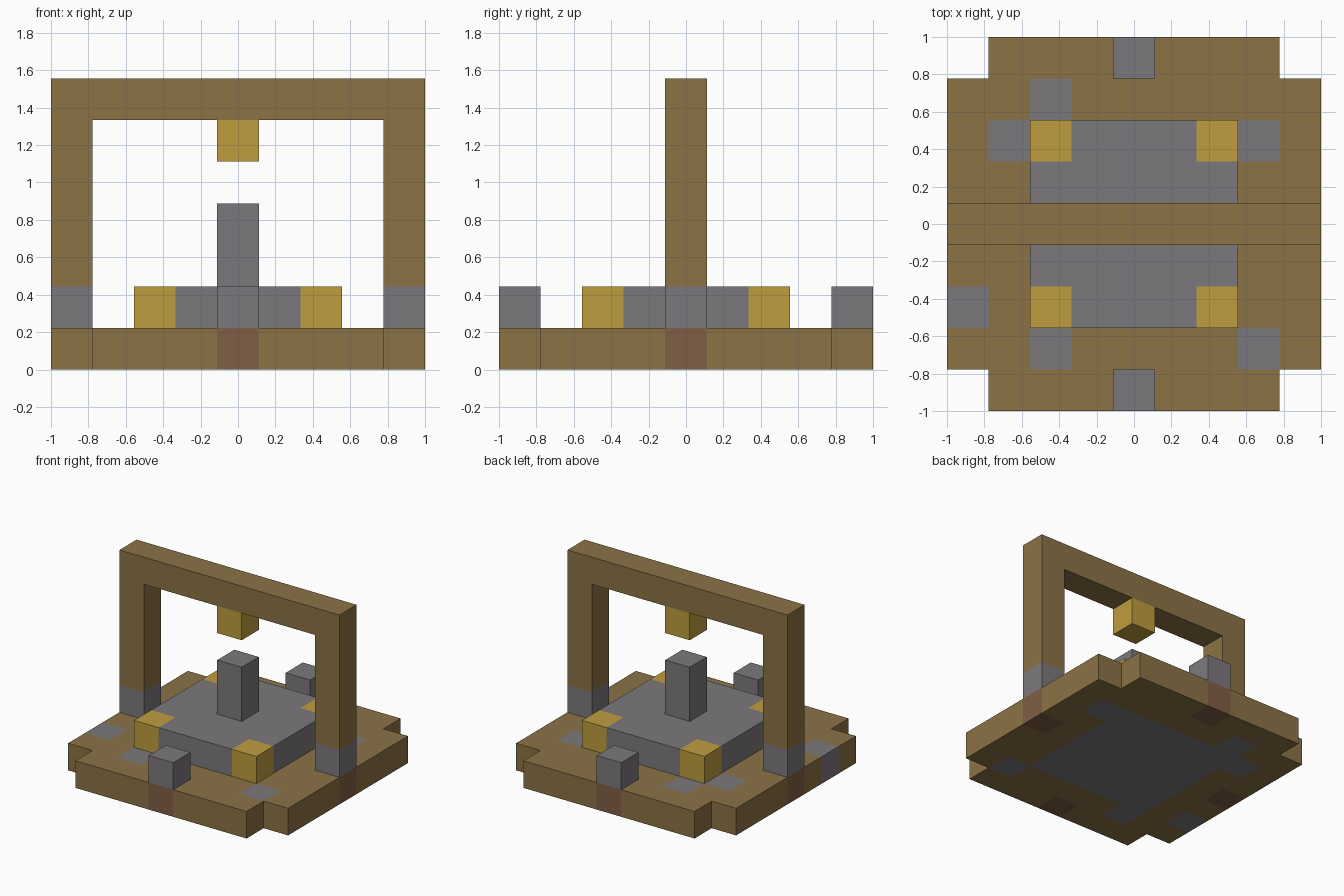
import bpy
import bmesh
from mathutils import Vector

U = 2 / 9  # edge of one block

cube = bpy.data.objects.get("Cube")
if cube:
    bpy.data.objects.remove(cube, do_unlink=True)


def material(name, rgb):
    linear = [((c / 255 + 0.055) / 1.055) ** 2.4 for c in rgb] + [1]
    mat = bpy.data.materials.new(name)
    mat.use_nodes = True
    mat.diffuse_color = linear
    bsdf = next(n for n in mat.node_tree.nodes if n.type == 'BSDF_PRINCIPLED')
    bsdf.inputs["Base Color"].default_value = linear
    bsdf.inputs["Roughness"].default_value = 0.9
    return mat


wood = material("brown wood", (139, 115, 70))
stone = material("grey stone", (124, 121, 125))
gold = material("gold", (191, 158, 62))
clay = material("reddish brown", (128, 94, 70))


def finish(bm, name, *mats):
    bmesh.ops.recalc_face_normals(bm, faces=bm.faces)
    mesh = bpy.data.meshes.new(name)
    bm.to_mesh(mesh)
    bm.free()
    for mat in mats:
        mesh.materials.append(mat)
    obj = bpy.data.objects.new(name, mesh)
    bpy.context.collection.objects.link(obj)
    return obj


def block(name, cell, mat, size=(1, 1, 1)):
    """Box centred on a block cell in x and y, with its foot at layer z."""
    bm = bmesh.new()
    bmesh.ops.create_cube(bm, size=1)
    for v in bm.verts:
        v.co = Vector([(v.co[i] * size[i] + cell[i]) * U for i in range(3)])
        v.co.z += size[2] * U / 2
    return finish(bm, name, mat)


def extrude(bm, faces, offset):
    new = bmesh.ops.extrude_face_region(bm, geom=faces)["geom"]
    verts = [g for g in new if isinstance(g, bmesh.types.BMVert)]
    bmesh.ops.translate(bm, verts=verts, vec=offset)


# Base slab: square of blocks with the corners left out
bm = bmesh.new()
bmesh.ops.create_grid(bm, x_segments=9, y_segments=9, size=1)
corners = [f for f in bm.faces
           if min(abs(c) for c in f.calc_center_median().xy) > 3.5 * U]
bmesh.ops.delete(bm, geom=corners, context='FACES')
extrude(bm, bm.faces[:], (0, 0, U))
bmesh.ops.recalc_face_normals(bm, faces=bm.faces)

# Stone core, scattered stones and clay blocks in the base
scattered = {(-2, 3), (-3, 2), (3, 2), (-4, -2), (-2, -3), (3, -3)}
for f in bm.faces:
    inside = f.calc_center_median() - f.normal * U / 2
    x, y = round(inside.x / U), round(inside.y / U)
    if max(abs(x), abs(y)) <= 2 or (x, y) in scattered:
        f.material_index = 1
    elif abs(x) + abs(y) == 4 and x * y == 0:
        f.material_index = 2
finish(bm, "base_slab", wood, stone, clay)

# Raised platform as a cross, with gold corners
block("platform_middle", (0, 0, 1), stone, (5, 3, 1))
for side, y in (("front", -2), ("back", 2)):
    block(f"platform_{side}", (0, y, 1), stone, (3, 1, 1))
    for hand, x in (("right", -2), ("left", 2)):
        block(f"gold_corner_{side}_{hand}", (x, y, 1), gold)
block("centre_pillar", (0, 0, 2), stone, (1, 1, 2))

# Stone blocks at the middle of each edge
for side, x, y in (("front", 0, -4), ("back", 0, 4),
                   ("right", -4, 0), ("left", 4, 0)):
    block(f"edge_stone_{side}", (x, y, 1), stone)

# Arch standing on the side stones
bm = bmesh.new()
half = [(4.5, 2), (4.5, 7)]
inner = [(3.5, 6), (3.5, 2)]
outline = (half + [(-x, z) for x, z in reversed(half)]
           + [(-x, z) for x, z in reversed(inner)] + inner)
face = bm.faces.new([bm.verts.new((x * U, -U / 2, z * U)) for x, z in outline])
extrude(bm, [face], (0, U, 0))
finish(bm, "arch", wood)

# Lantern hanging from the arch
block("hanging_lantern", (0, 0, 5), gold)
